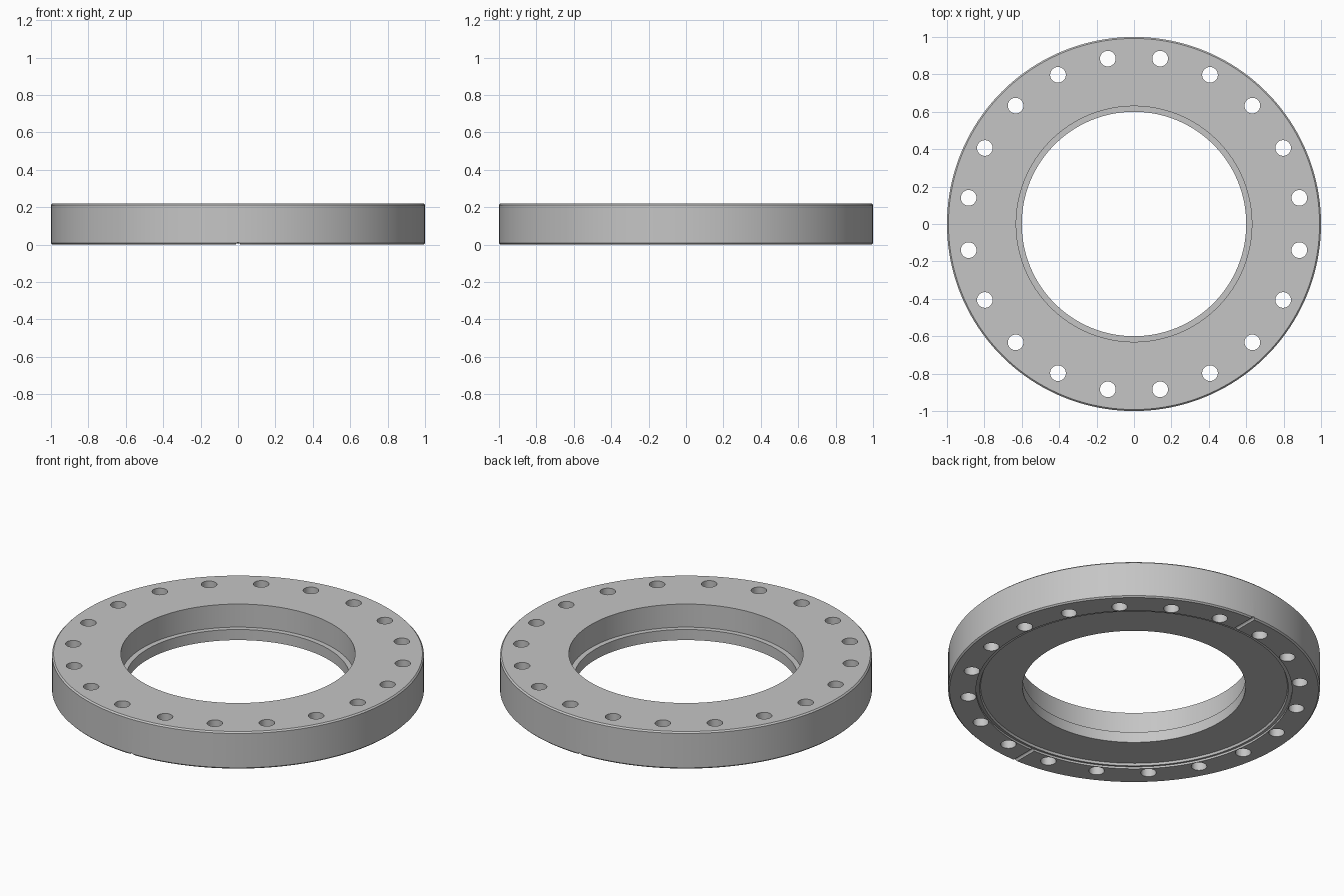
import bpy, bmesh, math
from mathutils import Matrix, Vector

old = bpy.data.objects.get("Cube")
if old:
    bpy.data.objects.remove(old, do_unlink=True)

HEIGHT = 0.22
CHAMFER = 0.008
HOLES = 20
HOLE_CIRCLE = 0.895
HOLE_RADIUS = 0.042
STEPS = 160

steel = bpy.data.materials.new("grey steel")
steel.use_nodes = True
grey = (0.56, 0.56, 0.56, 1)
steel.diffuse_color = grey
steel.node_tree.nodes["Principled BSDF"].inputs["Base Color"].default_value = grey


def make_object(name, bm):
    bmesh.ops.recalc_face_normals(bm, faces=bm.faces)
    mesh = bpy.data.meshes.new(name)
    bm.to_mesh(mesh)
    bm.free()
    mesh.materials.append(steel)
    obj = bpy.data.objects.new(name, mesh)
    bpy.context.collection.objects.link(obj)
    return obj


# Flange body: section (radius, height) with stepped bore and sealing ridge
section = [
    (1 - CHAMFER, 0), (1, CHAMFER),
    (1, HEIGHT - CHAMFER), (1 - CHAMFER, HEIGHT),
    (0.63, HEIGHT), (0.63, 0.083), (0.60, 0.083), (0.60, 0.02),
    (0.825, 0.02), (0.83, 0.007), (0.85, 0.012), (0.85, 0),
]
bm = bmesh.new()
verts = [bm.verts.new((r, 0, z)) for r, z in section]
edges = [bm.edges.new((verts[i - 1], verts[i])) for i in range(len(verts))]
bmesh.ops.spin(bm, geom=verts + edges, cent=(0, 0, 0), axis=(0, 0, 1),
               angle=math.tau, steps=STEPS, use_merge=True)
bmesh.ops.remove_doubles(bm, verts=bm.verts, dist=0.0001)
flange = make_object("flange_ring", bm)

# Bolt holes and the two radial grooves under the rim
bm = bmesh.new()
for i in range(HOLES):
    a = math.tau * (i + 0.5) / HOLES
    centre = Vector((math.cos(a), math.sin(a), 0)) * HOLE_CIRCLE
    centre.z = HEIGHT / 2
    bmesh.ops.create_cone(bm, cap_ends=True, segments=32, radius1=HOLE_RADIUS,
                          radius2=HOLE_RADIUS, depth=HEIGHT * 2,
                          matrix=Matrix.Translation(centre))
for side in (-1, 1):
    place = Matrix.Translation((0, side * 0.946, 0)) @ Matrix.Rotation(math.pi / 2, 4, 'X')
    bmesh.ops.create_cone(bm, cap_ends=True, segments=16, radius1=0.012,
                          radius2=0.012, depth=0.2, matrix=place)
cutter = make_object("hole_cutter", bm)
cutter.hide_render = True

cut = flange.modifiers.new("holes", 'BOOLEAN')
cut.operation = 'DIFFERENCE'
cut.solver = 'EXACT'
cut.object = cutter

bpy.ops.object.select_all(action='DESELECT')
flange.select_set(True)
bpy.context.view_layer.objects.active = flange
bpy.ops.object.modifier_apply(modifier=cut.name)
bpy.data.objects.remove(cutter, do_unlink=True)

# Smooth round walls, crisp machined edges
bpy.ops.object.shade_smooth_by_angle(angle=math.radians(30))
